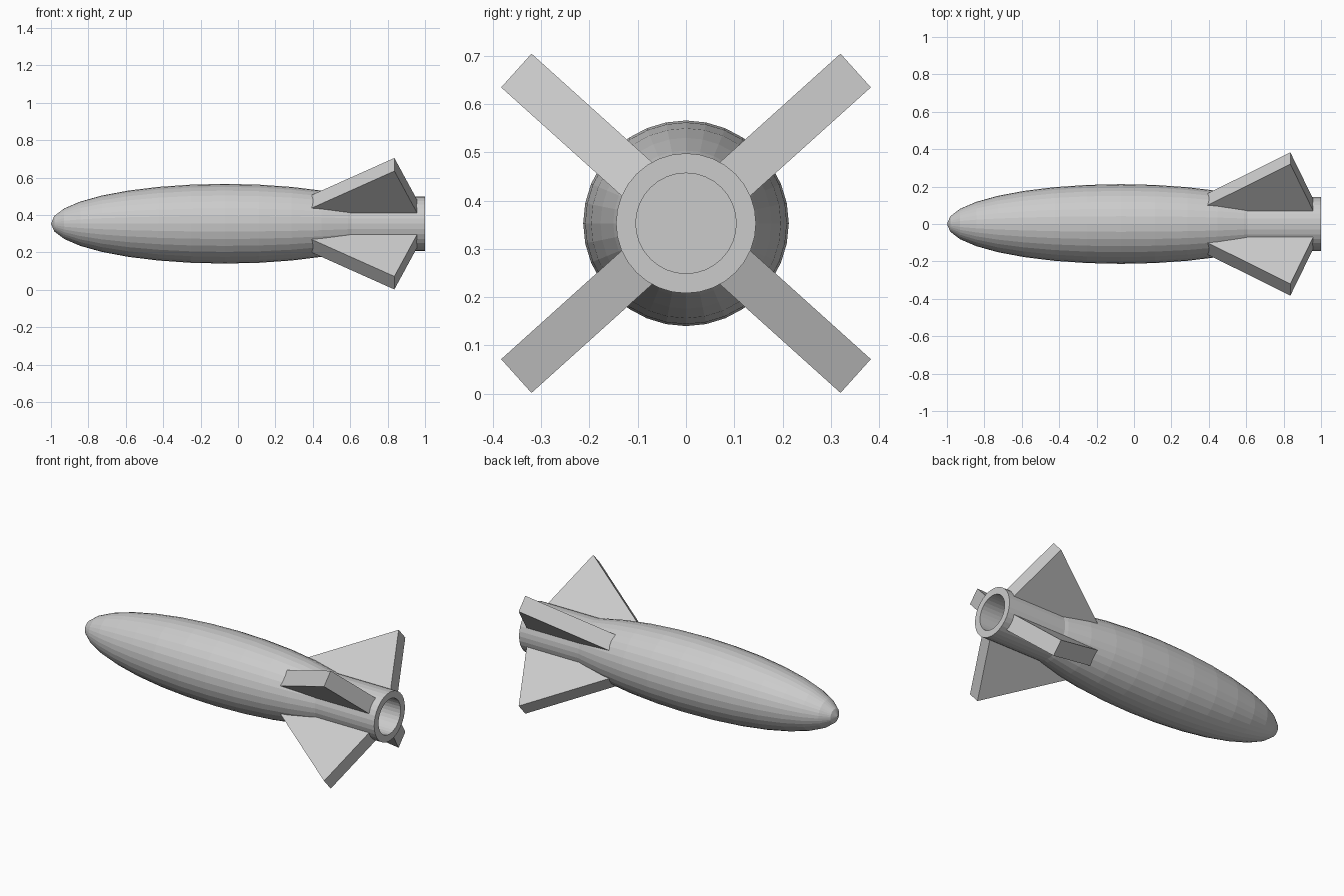
import bpy, bmesh
from math import sin, cos, pi, radians
from mathutils import Vector

if "Cube" in bpy.data.objects:
    bpy.data.objects.remove(bpy.data.objects["Cube"])

CZ = 0.353      # height of the long axis
SIDES = 32


def make_object(name, bm):
    bmesh.ops.recalc_face_normals(bm, faces=bm.faces)
    mesh = bpy.data.meshes.new(name)
    bm.to_mesh(mesh)
    bm.free()
    obj = bpy.data.objects.new(name, mesh)
    bpy.context.collection.objects.link(obj)
    return obj


def lathe_x(name, profile):
    """Spin (x, radius) points about the long axis; both ends close on it."""
    bm = bmesh.new()
    verts = [bm.verts.new((x, 0, CZ + r)) for x, r in profile]
    edges = [bm.edges.new(pair) for pair in zip(verts, verts[1:])]
    bmesh.ops.spin(bm, geom=verts + edges, cent=(0, 0, CZ), axis=(1, 0, 0),
                   angle=2 * pi, steps=SIDES, use_merge=False)
    bmesh.ops.remove_doubles(bm, verts=bm.verts, dist=1e-5)
    return make_object(name, bm)


def make_fin(name, angle):
    """Triangular plate pointing outward at the given angle in the yz plane."""
    out = Vector((0, cos(angle), sin(angle)))
    side = Vector((0, -sin(angle), cos(angle)))
    outline = [(0.293, 0.11), (0.836, 0.473), (0.968, 0.11)]
    bm = bmesh.new()
    base = [bm.verts.new(Vector((x, 0, CZ)) + out * r - side * 0.047)
            for x, r in outline]
    face = bm.faces.new(base)
    grown = bmesh.ops.extrude_face_region(bm, geom=[face], use_keep_orig=True)
    moved = [v for v in grown["geom"] if isinstance(v, bmesh.types.BMVert)]
    bmesh.ops.translate(bm, verts=moved, vec=side * 0.094)
    return make_object(name, bm)


# Body: faceted ellipsoid nose running into a straight hollow tail tube
profile = [(-0.07 - 0.93 * cos(i * pi / 16), 0.213 * sin(i * pi / 16))
           for i in range(13)]
profile += [(0.608, 0.145), (1.0, 0.145), (1.0, 0.104), (0.8, 0.104), (0.8, 0.0)]
lathe_x("body", profile)

# Four tail fins, mirrored left/right and up/down
for name, deg in (("fin_upper_back", 42), ("fin_upper_front", 138),
                  ("fin_lower_front", 222), ("fin_lower_back", 318)):
    make_fin(name, radians(deg))
